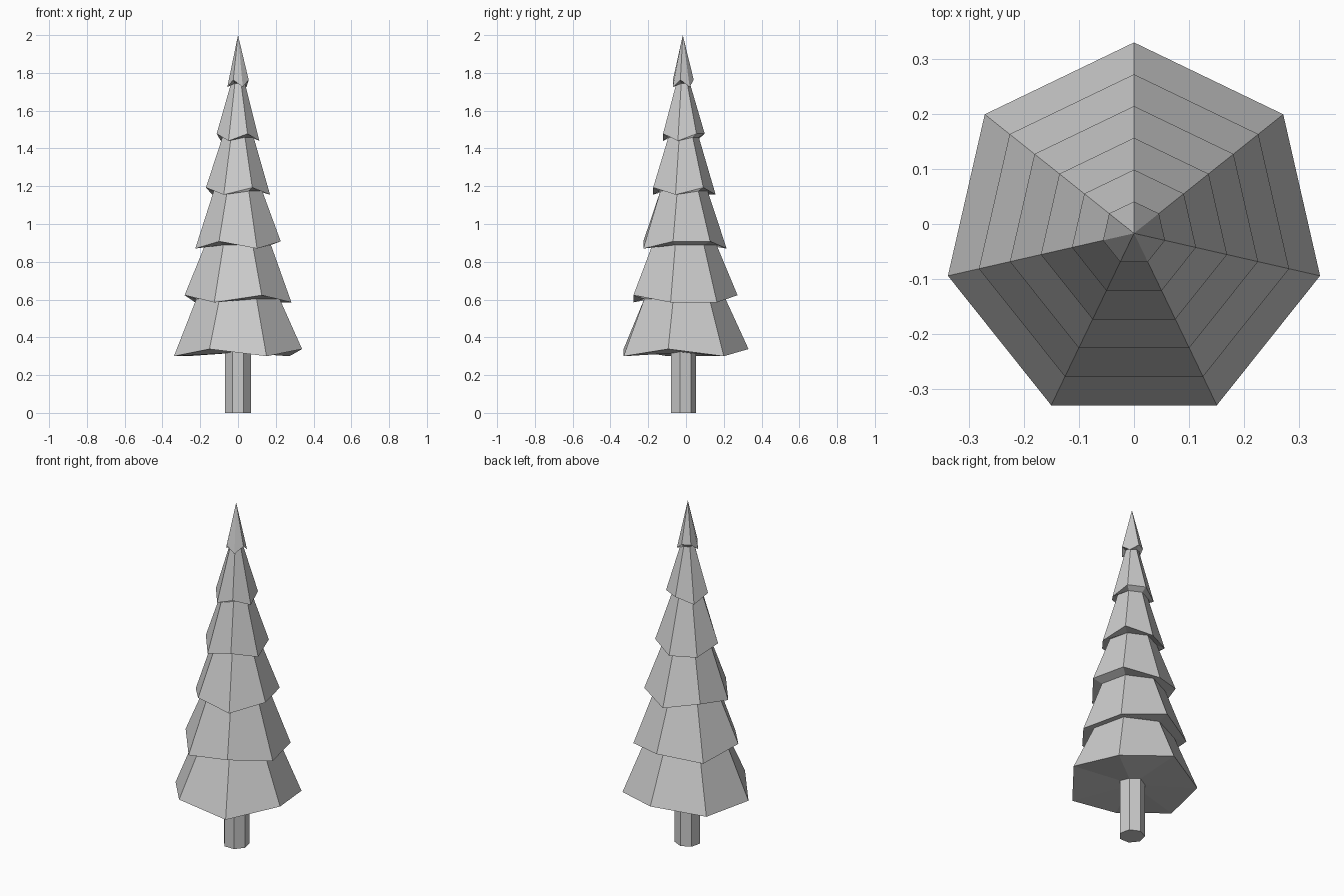
import bpy, bmesh
from math import sin, cos, pi

if "Cube" in bpy.data.objects:
    bpy.data.objects.remove(bpy.data.objects["Cube"])

SIDES = 7
CY = -0.017  # axis offset so the seven-sided outline is centred


def ring(bm, r, z, zigzag=None):
    """Seven vertices, first at +y and going clockwise; zigzag lifts or drops each."""
    out = []
    for i in range(SIDES):
        a = pi / 2 - 2 * pi * i / SIDES
        dz = 0 if zigzag is None else (0.019 if zigzag[i] == "H" else -0.019)
        out.append(bm.verts.new((r * cos(a), CY + r * sin(a), z + dz)))
    return out


def bridge(bm, a, b):
    for i in range(SIDES):
        j = (i + 1) % SIDES
        bm.faces.new((a[i], a[j], b[j], b[i]))


def finish(bm, name):
    bmesh.ops.recalc_face_normals(bm, faces=bm.faces[:])
    me = bpy.data.meshes.new(name)
    bm.to_mesh(me)
    bm.free()
    bpy.context.collection.objects.link(bpy.data.objects.new(name, me))


# Trunk
bm = bmesh.new()
low, high = ring(bm, 0.07, 0), ring(bm, 0.07, 0.33)
bridge(bm, low, high)
bm.faces.new(low)
bm.faces.new(high)
finish(bm, "trunk")

# Foliage: six jagged skirts, each tapering to a neck under the next
PATTERNS = ["HLHLHLL", "HLLHLHL", "LHHLHLH", "LHLHLHL", "HHLHLHL", "HLHLHLH"]
bm = bmesh.new()
neck = None
for k, pattern in enumerate(PATTERNS):
    z = 0.319 + 0.285 * k
    rim = ring(bm, 0.348 - 0.058 * k, z, pattern)
    if neck is None:
        # underside of the lowest skirt
        hub = bm.verts.new((0, CY, z))
        for i in range(SIDES):
            bm.faces.new((rim[i], rim[(i + 1) % SIDES], hub))
    else:
        bridge(bm, neck, rim)
    if k < len(PATTERNS) - 1:
        neck = ring(bm, 0.226 - 0.047 * k, z + 0.285)
        bridge(bm, rim, neck)
    else:
        # pointed top
        tip = bm.verts.new((0, CY, 2.0))
        for i in range(SIDES):
            bm.faces.new((rim[i], rim[(i + 1) % SIDES], tip))
finish(bm, "foliage")
